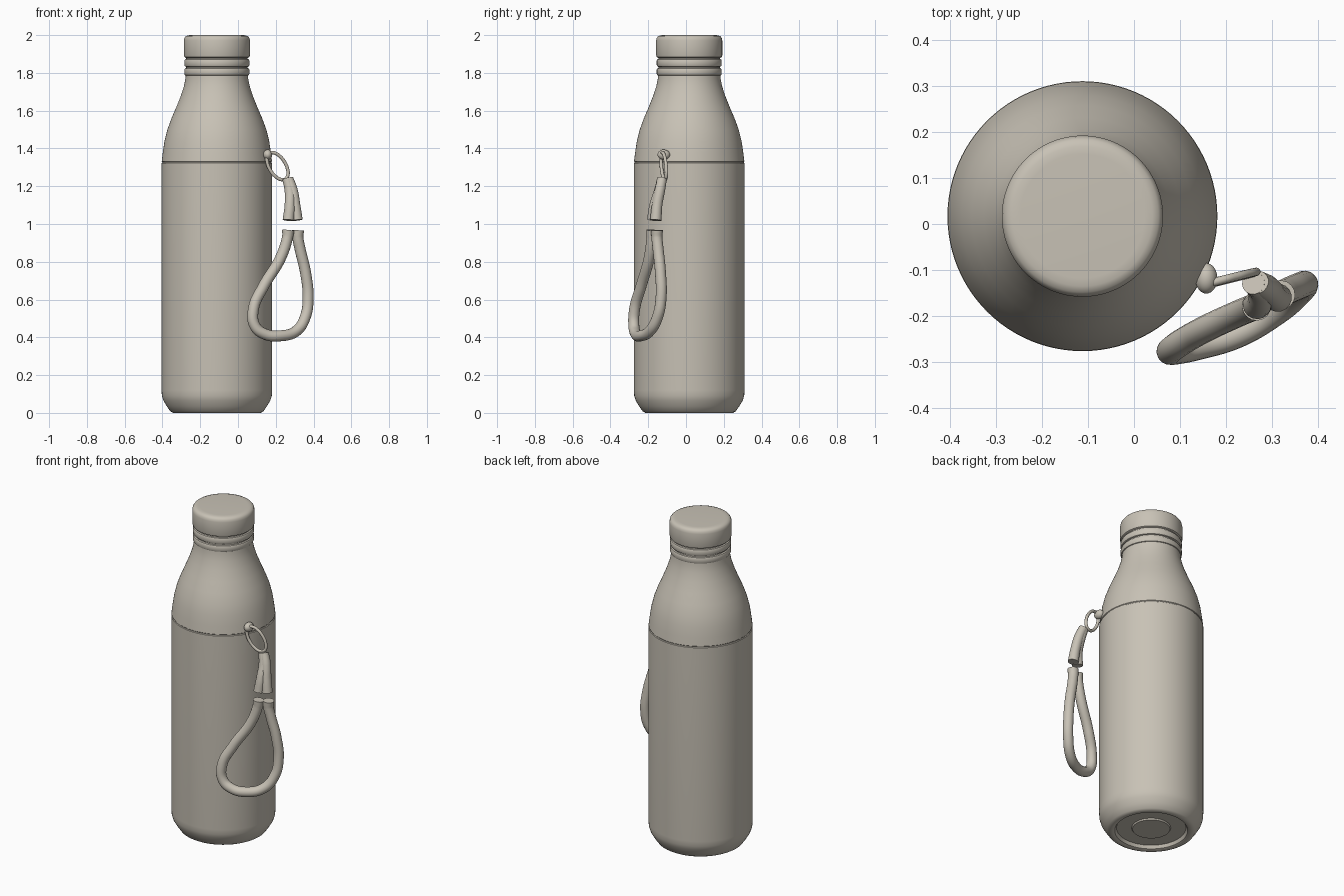
import bpy, bmesh, math
from mathutils import Vector, Matrix

old = bpy.data.objects.get("Cube")
if old:
    bpy.data.objects.remove(old)

COLOUR = (0.578, 0.539, 0.465, 1)
mat = bpy.data.materials.new("warm_grey")
mat.use_nodes = True
mat.diffuse_color = COLOUR
bsdf = next(n for n in mat.node_tree.nodes if n.type == "BSDF_PRINCIPLED")
bsdf.inputs["Base Color"].default_value = COLOUR

AXIS = (-0.112, 0.017, 0)


def finish(obj, angle=35):
    bpy.ops.object.select_all(action="DESELECT")
    obj.select_set(True)
    bpy.context.view_layer.objects.active = obj
    if obj.type == "CURVE":
        bpy.ops.object.convert(target="MESH")
        obj = bpy.context.object
    obj.data.materials.clear()
    obj.data.materials.append(mat)
    bpy.ops.object.shade_smooth_by_angle(angle=math.radians(angle))
    return obj


def link_mesh(name, bm):
    bmesh.ops.recalc_face_normals(bm, faces=bm.faces)
    mesh = bpy.data.meshes.new(name)
    bm.to_mesh(mesh)
    bm.free()
    obj = bpy.data.objects.new(name, mesh)
    bpy.context.collection.objects.link(obj)
    return obj


def lathe(name, profile, steps=96):
    """Spin a (radius, height) profile around the bottle axis."""
    bm = bmesh.new()
    verts = [bm.verts.new((r, 0, z)) for r, z in profile]
    edges = [bm.edges.new(pair) for pair in zip(verts, verts[1:])]
    bmesh.ops.spin(bm, geom=verts + edges, axis=(0, 0, 1), cent=(0, 0, 0),
                   angle=math.tau, steps=steps)
    bmesh.ops.remove_doubles(bm, verts=bm.verts, dist=0.0001)
    obj = link_mesh(name, bm)
    obj.location = AXIS
    return finish(obj)


def tube(name, points, radius, cyclic=False):
    """Round cord through points; each may carry a radius factor."""
    curve = bpy.data.curves.new(name, "CURVE")
    curve.dimensions = "3D"
    curve.bevel_depth = radius
    curve.bevel_resolution = 6
    curve.resolution_u = 14
    curve.use_fill_caps = True
    spline = curve.splines.new("BEZIER")
    spline.bezier_points.add(len(points) - 1)
    spline.use_cyclic_u = cyclic
    for bp, p in zip(spline.bezier_points, points):
        bp.co = p[:3]
        bp.radius = p[3] if len(p) > 3 else 1
        bp.handle_left_type = bp.handle_right_type = "AUTO"
    obj = bpy.data.objects.new(name, curve)
    bpy.context.collection.objects.link(obj)
    return finish(obj, 45)


# Main body: recessed base, straight wall, seam and tapering shoulder
lathe("bottle_body", [
    (0, 0.014), (0.105, 0.014), (0.11, 0.022), (0.195, 0.022), (0.205, 0.004),
    (0.215, 0), (0.232, 0), (0.246, 0.008), (0.265, 0.035), (0.283, 0.065),
    (0.291, 0.09), (0.293, 0.12), (0.293, 1.322), (0.289, 1.325),
    (0.289, 1.329), (0.292, 1.332), (0.286, 1.38), (0.277, 1.44),
    (0.262, 1.5), (0.240, 1.56), (0.214, 1.62), (0.190, 1.68),
    (0.174, 1.73), (0.166, 1.77), (0.164, 1.80), (0, 1.80)])

# Two rings below the cap
for name, low, high in (("lower_neck_ring", 1.785, 1.826),
                        ("upper_neck_ring", 1.832, 1.874)):
    lathe(name, [(0, low), (0.163, low), (0.169, low + 0.003),
                 (0.172, low + 0.009), (0.172, high - 0.009),
                 (0.169, high - 0.003), (0.163, high), (0, high)])

lathe("neck_core", [(0, 1.79), (0.162, 1.79), (0.162, 1.89), (0, 1.89)])

# Screw cap with rounded rim
lathe("cap", [(0, 1.88), (0.165, 1.88), (0.172, 1.884), (0.175, 1.893),
              (0.175, 1.972), (0.172, 1.985), (0.165, 1.994),
              (0.152, 1.999), (0.135, 2.0), (0, 2.0)])

# Stud on the shoulder that holds the ring
bm = bmesh.new()
bmesh.ops.create_uvsphere(bm, u_segments=32, v_segments=16, radius=1)
bmesh.ops.scale(bm, vec=(0.024, 0.033, 0.027), verts=bm.verts)
stud = link_mesh("strap_stud", bm)
stud.location = (0.157, -0.118, 1.367)
finish(stud)
tube("stud_stem", [(0.125, -0.1, 1.36), (0.157, -0.118, 1.367)], 0.014)

# Oval ring
centre = Vector((0.209, -0.118, 1.306))
major = Vector((0.042, 0.010, -0.068))
minor = Vector((0.037, 0.010, 0.023))
ring = [centre + major * math.cos(a) + minor * math.sin(a)
        for a in (i * math.tau / 12 for i in range(12))]
tube("oval_ring", [tuple(p) for p in ring], 0.009, cyclic=True)

# Paired cord ends joined to the ring
tube("left_cord_end", [(0.259, -0.128, 1.24, 0.9), (0.274, -0.14, 1.18),
                       (0.275, -0.165, 1.10), (0.267, -0.176, 1.02, 1.1)], 0.028)
tube("right_cord_end", [(0.268, -0.126, 1.24, 0.9), (0.288, -0.138, 1.18),
                        (0.302, -0.153, 1.10), (0.312, -0.160, 1.02, 1.1)], 0.028)

# Hanging wrist loop
tube("wrist_loop", [
    (0.266, -0.178, 0.967, 1.1), (0.262, -0.180, 0.93), (0.225, -0.195, 0.82),
    (0.135, -0.238, 0.67), (0.082, -0.272, 0.55), (0.090, -0.276, 0.46),
    (0.140, -0.266, 0.418), (0.225, -0.240, 0.408), (0.310, -0.190, 0.435),
    (0.357, -0.150, 0.51), (0.371, -0.132, 0.61), (0.358, -0.135, 0.74),
    (0.328, -0.148, 0.87), (0.317, -0.154, 0.93), (0.318, -0.154, 0.967, 1.1)],
    0.029)
